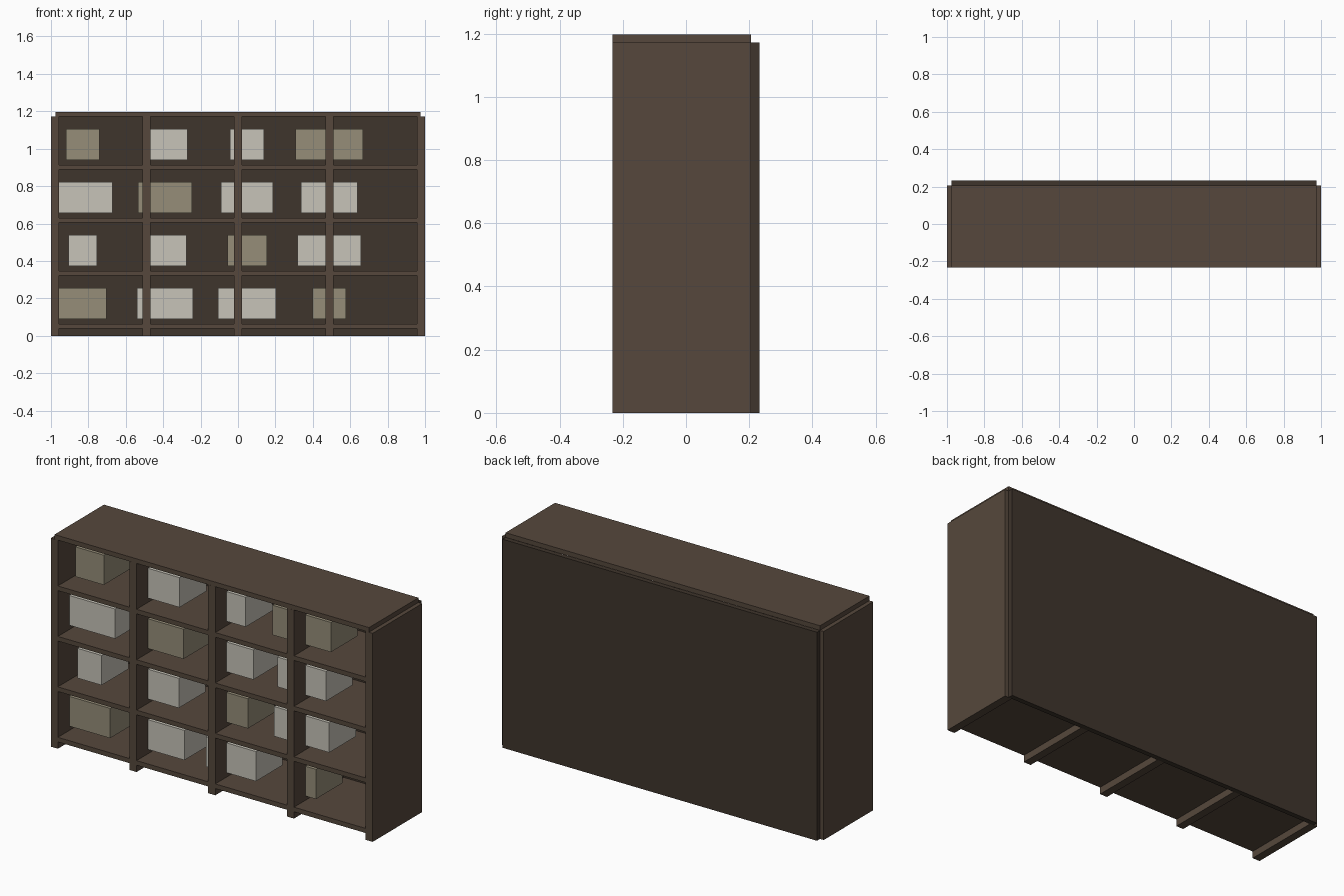
import bpy

if "Cube" in bpy.data.objects:
    bpy.data.objects.remove(bpy.data.objects["Cube"])


def material(name, rgb):
    m = bpy.data.materials.new(name)
    m.diffuse_color = (*rgb, 1)
    m.use_nodes = True
    m.node_tree.nodes["Principled BSDF"].inputs["Base Color"].default_value = m.diffuse_color
    return m


wood = material("brown_wood", (0.092, 0.064, 0.045))
dark_wood = material("dark_wood", (0.049, 0.035, 0.025))
pale = material("pale_box", (0.57, 0.55, 0.48))
tan = material("tan_box", (0.305, 0.27, 0.19))


def box(name, x, y, z, mat):
    """Box from (min, max) pairs on each axis."""
    bpy.ops.mesh.primitive_cube_add(size=1, location=[sum(p) / 2 for p in (x, y, z)])
    ob = bpy.context.object
    ob.name = name
    ob.scale = [p[1] - p[0] for p in (x, y, z)]
    bpy.ops.object.transform_apply(location=False, rotation=False, scale=True)
    ob.data.materials.append(mat)
    return ob


FRONT, REAR, BACK = -0.233, 0.206, 0.233
HEIGHT = 1.171

# Back panel
box("back_panel", (-0.977, 0.977), (REAR, BACK), (0, HEIGHT), dark_wood)

# Side panels and dividers
for i in range(5):
    x = -0.978 + i * 0.489
    name = "side_panel" if i in (0, 4) else "divider"
    box(name, (x - 0.022, x + 0.022), (FRONT, REAR), (0, HEIGHT), wood)

# Shelves, the highest one being the top board
for i in range(5):
    z = 0.051 + i * 0.2833
    box("top_board" if i == 4 else "shelf", (-0.977, 0.977), (FRONT, REAR),
        (z - 0.013, z + 0.013), wood)

# Storage boxes: half widths per row, from top to bottom
half_widths = [
    (0.0885, 0.120, 0.091, 0.1815),
    (0.159, 0.1445, 0.139, 0.151),
    (0.075, 0.115, 0.1055, 0.171),
    (0.128, 0.150, 0.155, 0.0885),
]
for r, row in enumerate(half_widths):
    z = 0.0885 + (3 - r) * 0.2833
    for c, w in enumerate(row):
        x = -0.83 + c * 0.4393
        box("storage_box", (x - w, x + w), (-0.132, 0.105), (z, z + 0.167),
            tan if (c - r) % 3 == 0 else pale)
